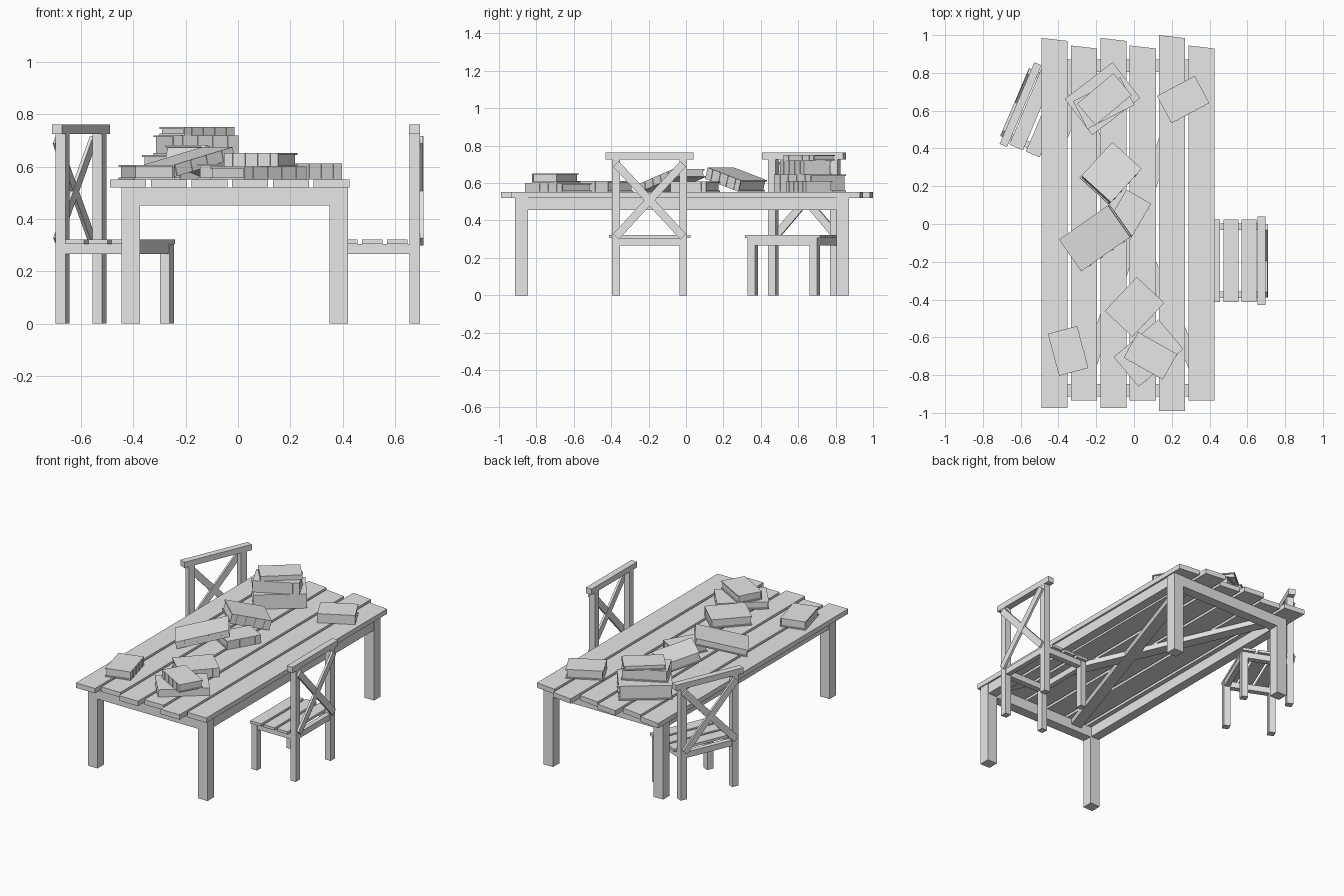
import bpy, math
from mathutils import Matrix, Vector

cube = bpy.data.objects.get("Cube")
if cube:
    bpy.data.objects.remove(cube, do_unlink=True)

grey = bpy.data.materials.new("plain_grey")
grey.use_nodes = True
colour = (0.8, 0.8, 0.8, 1)
grey.diffuse_color = colour
grey.node_tree.nodes["Principled BSDF"].inputs["Base Color"].default_value = colour

FACES = [(0, 2, 3, 1), (4, 5, 7, 6), (0, 1, 5, 4), (2, 6, 7, 3), (0, 4, 6, 2), (1, 3, 7, 5)]


def box(name, x, y, z, place=Matrix(), skew=0):
    """Box from (low, high) ranges; skew slides the far end of the right edge in y."""
    verts = [place @ Vector((a, b - (skew if i and j else 0), c))
             for i, a in enumerate(x) for j, b in enumerate(y) for c in z]
    mesh = bpy.data.meshes.new(name)
    mesh.from_pydata(verts, [], FACES)
    mesh.materials.append(grey)
    obj = bpy.data.objects.new(name, mesh)
    bpy.context.collection.objects.link(obj)
    return obj


def span(centre, size):
    return (centre - size / 2, centre + size / 2)


def at(x, y, z=0, turn=0, tilt=0):
    return (Matrix.Translation((x, y, z)) @ Matrix.Rotation(math.radians(turn), 4, 'Z')
            @ Matrix.Rotation(math.radians(-tilt), 4, 'Y'))


# Table top: six uneven planks
ends = [(-.975, .985), (-.935, .945), (-.975, .985), (-.935, .945), (-.99, 1.0), (-.935, .945)]
for i, y in enumerate(ends):
    box(f"table_plank_{i + 1}", span(-.42 + i * .1555, .138), y, (.52, .552), skew=.016)

# Table legs, aprons and crossed braces under the top
for side, x in (("right", -.41), ("left", .385)):
    for end, y in (("front", -.88), ("back", .838)):
        box(f"table_leg_{end}_{side}", span(x, .07), span(y, .068), (0, .52))
    box(f"table_apron_{side}", span(x, .06), (-.846, .804), (.455, .52))
for end, y in (("front", -.88), ("back", .838)):
    box(f"table_apron_{end}", (-.375, .35), span(y, .064), (.452, .52))
for i, (a, b) in enumerate([((-.27, -.86), (.29, .82)), ((.37, -.86), (-.37, .82))]):
    a, b = Vector(a), Vector(b)
    mid, d = (a + b) / 2, b - a
    turn = math.degrees(math.atan2(d.y, d.x))
    box(f"table_brace_{i + 1}", span(0, d.length), span(0, .07), (.485 + i * .003, .52),
        at(mid.x, mid.y, 0, turn))


def chair(name, place):
    """Chair whose back faces local +x, origin between the back posts."""
    for side, s in (("a", -1), ("b", 1)):
        y = span(s * .18, .042)
        box(f"{name}_back_post_{side}", span(0, .04), y, (0, .73), place)
        box(f"{name}_front_leg_{side}", span(-.28, .04), y, (0, .305), place)
        box(f"{name}_side_rail_{side}", (-.26, -.02), span(s * .18, .036), (.267, .305), place)
        # Crossed back brace
        cross = place @ Matrix.Translation((.027 + s * .001, 0, .508))
        cross = cross @ Matrix.Rotation(s * math.radians(47.3), 4, 'X')
        box(f"{name}_back_brace_{side}", span(0, .014), span(0, .53), span(0, .042), cross)
    for part, x in (("front", -.28), ("back", 0)):
        box(f"{name}_{part}_rail", span(x, .032), (-.16, .16), (.267, .305), place)
    for i in range(3):
        box(f"{name}_seat_slat_{i + 1}", span(-.066 - i * .096, .079), span(0, .436),
            (.305, .322), place)
    box(f"{name}_top_rail", span(0, .042), span(0, .47), (.725, .762), place)


chair("left_chair", at(.675, -.195))
chair("right_chair", at(-.6, .632, 0, 157))


def book(name, place, length, width, thick):
    """Book with two covers, inset pages and a banded spine on local -y."""
    l, w, cover = length / 2, width / 2, .007
    box(f"{name}_lower_cover", (-l, l), (-w, w), (0, cover), place)
    box(f"{name}_upper_cover", (-l, l), (-w, w), (thick - cover, thick), place)
    box(f"{name}_pages", (-l + .007, l - .007), (-w + .006, w - .007),
        (cover, thick - cover), place)
    box(f"{name}_spine", (-l, l), (-w, -w + .006), (cover, thick - cover), place)
    for i in range(4):
        box(f"{name}_spine_band_{i + 1}", span((i - 1.5) * length * .23, .008),
            (-w - .003, -w), (.002, thick - .002), place)


# Books on the table: placement, then length, width and thickness
top = .552
book("stack_bottom_book", at(-.167, .664, top, 37.6), .32, .24, .093)
book("stack_middle_book", at(-.16, .64, .645, 27), .28, .165, .075)
book("stack_top_book", at(-.157, .66, .72, 40), .25, .15, .031)
book("back_left_book", at(.26, .659, top, 28), .227, .163, .06)
book("propping_book", at(-.03, .05, top, 60), .22, .15, .055)
book("leaning_book_back", at(-.13, .262, .588, 47.6, -16), .25, .21, .063)
book("leaning_book_front", at(-.2, -.07, .592, 35, 14), .325, .205, .045)
book("middle_book", at(.003, -.439, top, 46.7), .247, .2, .058)
book("front_lower_book", at(.077, -.683, top, 40), .31, .205, .048)
book("front_upper_book", at(.087, -.698, .6, -29.4), .237, .155, .052)
book("front_right_book", at(-.349, -.672, top, 105), .23, .16, .055)
